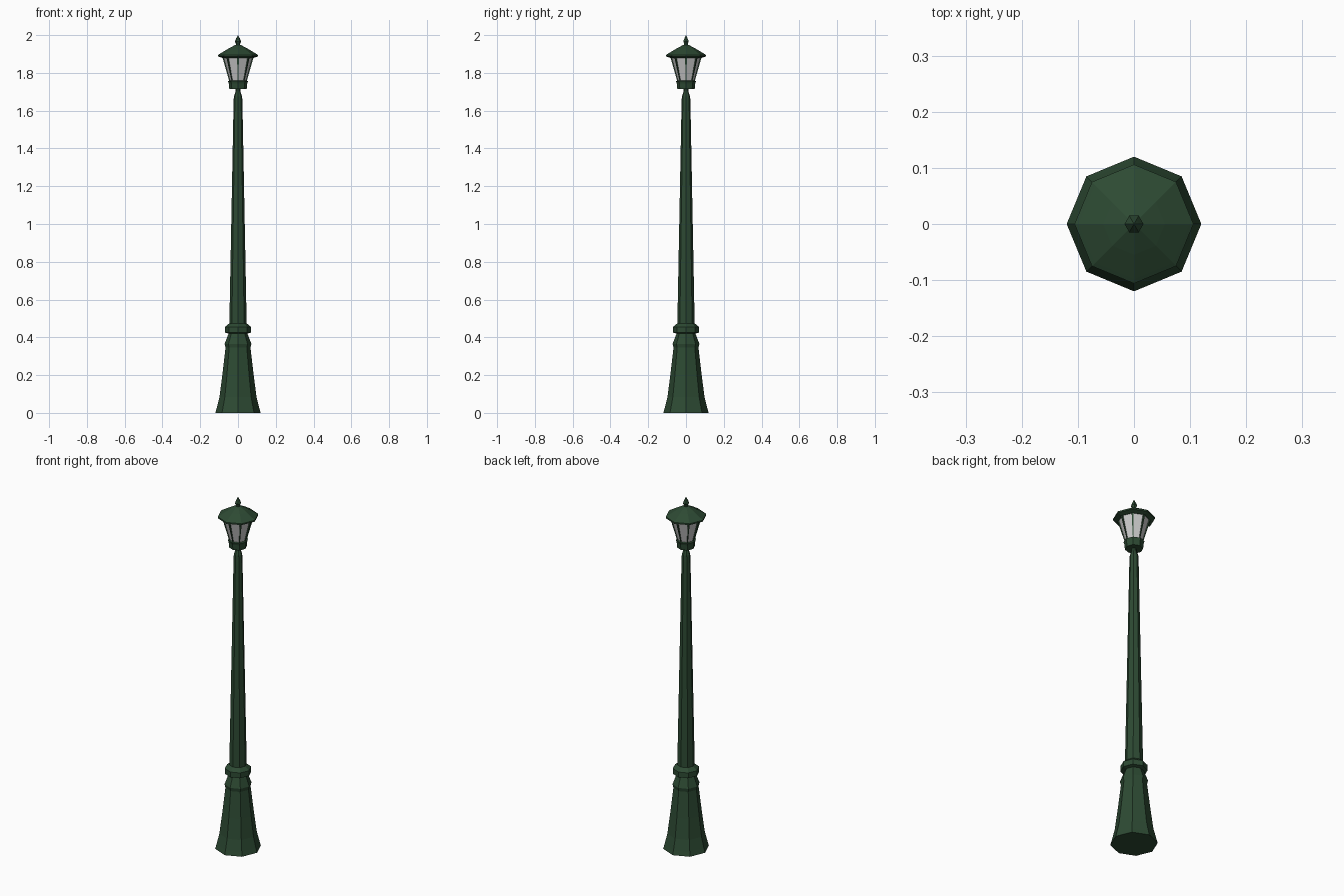
import bpy, bmesh
from math import cos, sin, pi
from mathutils import Vector

if "Cube" in bpy.data.objects:
    bpy.data.objects.remove(bpy.data.objects["Cube"])


def material(name, rgb):
    m = bpy.data.materials.new(name)
    m.diffuse_color = (*rgb, 1)
    m.use_nodes = True
    m.node_tree.nodes["Principled BSDF"].inputs["Base Color"].default_value = m.diffuse_color
    return m


GREEN = material("green_paint", (0.026, 0.068, 0.033))
GLASS = material("frosted_glass", (0.6, 0.6, 0.6))


def finish(bm, name, mat):
    bmesh.ops.recalc_face_normals(bm, faces=bm.faces)
    me = bpy.data.meshes.new(name)
    bm.to_mesh(me)
    bm.free()
    me.materials.append(mat)
    ob = bpy.data.objects.new(name, me)
    bpy.context.collection.objects.link(ob)
    return ob


def turned(name, profile, mat=GREEN, sides=8):
    """Closed faceted solid from (radius, z) rings, corners on the axes."""
    bm = bmesh.new()
    rings = [[bm.verts.new((r * cos(2 * pi * i / sides), r * sin(2 * pi * i / sides), z))
              for i in range(sides)] for r, z in profile]
    for a, b in zip(rings, rings[1:]):
        for i in range(sides):
            j = (i + 1) % sides
            bm.faces.new((a[i], a[j], b[j], b[i]))
    bm.faces.new(rings[0])
    bm.faces.new(rings[-1])
    return finish(bm, name, mat)


# Flared foot, neck moulding and collar
turned("base", [(0.12, 0), (0.113, 0.025), (0.098, 0.085), (0.083, 0.2), (0.066, 0.345),
                (0.071, 0.365), (0.048, 0.425)])
turned("collar", [(0.05, 0.42), (0.069, 0.425), (0.069, 0.455), (0.045, 0.475)])

# Tapered shaft with pointed neck under the lantern
turned("shaft", [(0.046, 0.46), (0.043, 0.62), (0.0235, 1.64), (0.022, 1.675),
                 (0.012, 1.705), (0.012, 1.725)])

# Lantern: cup, glass, roof, finial
turned("lantern_cup", [(0.046, 1.715), (0.049, 1.745), (0.053, 1.757), (0.042, 1.76)])
turned("lantern_glass", [(0.042, 1.755), (0.08, 1.89)], GLASS)
turned("lantern_roof", [(0.084, 1.88), (0.106, 1.887), (0.106, 1.895), (0.098, 1.9),
                        (0.055, 1.926), (0.015, 1.948)])
turned("finial", [(0.011, 1.943), (0.011, 1.955), (0.017, 1.966), (0.009, 1.984),
                  (0.0008, 2.0)], sides=6)

# Glazing bars on the eight glass corners, wider at the top
bm = bmesh.new()
for i in range(8):
    a = i * pi / 4
    out, side = Vector((cos(a), sin(a), 0)), Vector((-sin(a), cos(a), 0))
    ends = []
    for r, z, w in ((0.043, 1.755, 0.0018), (0.081, 1.888, 0.005)):
        up = Vector((0, 0, z))
        ends.append([bm.verts.new(out * (r + d) + side * s * w + up)
                     for d, s in ((-0.006, -1), (0.003, -1), (0.003, 1), (-0.006, 1))])
    for k in range(4):
        n = (k + 1) % 4
        bm.faces.new((ends[0][k], ends[0][n], ends[1][n], ends[1][k]))
    bm.faces.new(ends[0])
    bm.faces.new(ends[1])
finish(bm, "glazing_bars", GREEN)
